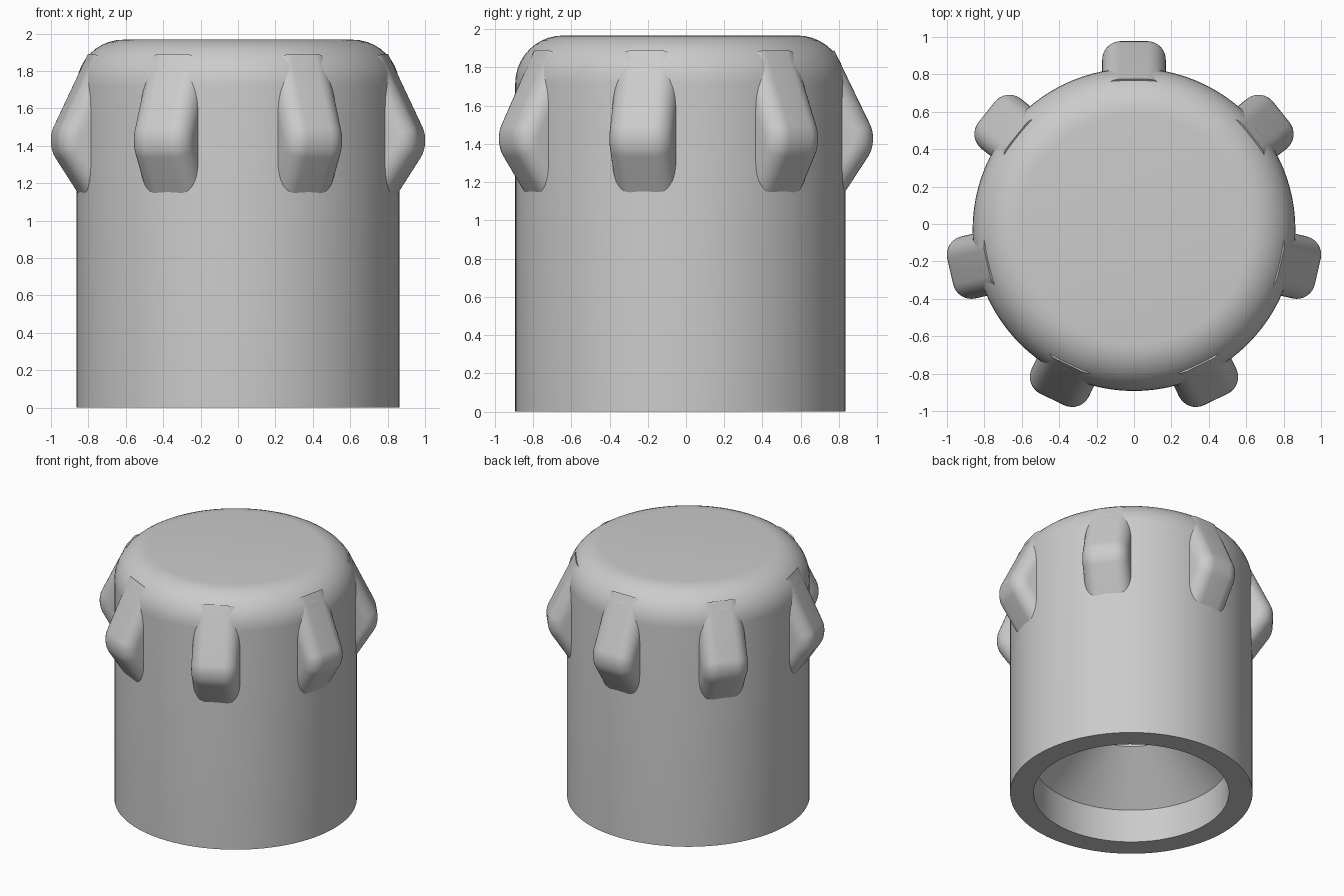
import bpy, bmesh, math
from mathutils import Matrix

cube = bpy.data.objects.get("Cube")
if cube:
    bpy.data.objects.remove(cube, do_unlink=True)

AXIS_Y = -0.03
LUGS = 7

grey = bpy.data.materials.new("plain grey")
grey.use_nodes = True
grey.diffuse_color = (0.6, 0.6, 0.6, 1)
grey.node_tree.nodes["Principled BSDF"].inputs["Base Color"].default_value = (0.6, 0.6, 0.6, 1)


def finish(name, bm, angle):
    bmesh.ops.recalc_face_normals(bm, faces=bm.faces)
    mesh = bpy.data.meshes.new(name)
    bm.to_mesh(mesh)
    bm.free()
    mesh.materials.append(grey)
    obj = bpy.data.objects.new(name, mesh)
    bpy.context.collection.objects.link(obj)
    bpy.ops.object.select_all(action='DESELECT')
    obj.select_set(True)
    bpy.context.view_layer.objects.active = obj
    bpy.ops.object.shade_smooth_by_angle(angle=math.radians(angle))
    return obj


# Hollow cap body: socket, countersink, bottom rim, wall, rounded shoulder, top
R, TOP, FILLET = 0.863, 1.967, 0.25
profile = [(0, 1.6), (0.36, 1.6), (0.36, 0.59), (0.695, 0.26), (0.695, 0), (R, 0)]
for i in range(11):
    a = math.pi / 2 * i / 10
    profile.append((R - FILLET + FILLET * math.cos(a), TOP - FILLET + FILLET * math.sin(a)))
profile.append((0, TOP))

bm = bmesh.new()
verts = [bm.verts.new((r, 0, z)) for r, z in profile]
edges = [bm.edges.new(pair) for pair in zip(verts, verts[1:])]
bmesh.ops.spin(bm, geom=verts + edges, cent=(0, 0, 0), axis=(0, 0, 1),
               angle=2 * math.pi, steps=96, use_duplicate=False)
bmesh.ops.remove_doubles(bm, verts=bm.verts, dist=0.0001)
finish("cap_body", bm, 30).location.y = AXIS_Y

# Grip lugs: side profile extruded across, ridge and long edges rounded
HALF = 0.17
lug_profile = [(0.75, 0.98), (1.035, 1.414), (0.805, 1.89), (0.7, 1.8)]
for k in range(LUGS):
    bm = bmesh.new()
    face = bm.faces.new([bm.verts.new((r, -HALF, z)) for r, z in lug_profile])
    ext = bmesh.ops.extrude_face_region(bm, geom=[face])
    bmesh.ops.translate(bm, vec=(0, 2 * HALF, 0),
                        verts=[g for g in ext["geom"] if isinstance(g, bmesh.types.BMVert)])
    bmesh.ops.recalc_face_normals(bm, faces=bm.faces)
    ridge = [e for e in bm.edges if all(v.co.x > 1 for v in e.verts)]
    bmesh.ops.bevel(bm, geom=ridge, offset=0.095, segments=8, profile=0.5, affect='EDGES')
    bm.normal_update()
    # Long edges between a side wall and an outward facing strip
    long_edges = [e for e in bm.edges
                  if any(abs(f.normal.y) > 0.9 for f in e.link_faces)
                  and any(f.normal.x > 0.5 for f in e.link_faces)]
    bmesh.ops.bevel(bm, geom=long_edges, offset=0.1, segments=8, profile=0.5, affect='EDGES')
    angle = math.pi / 2 + 2 * math.pi * k / LUGS
    bmesh.ops.rotate(bm, verts=bm.verts, cent=(0, 0, 0), matrix=Matrix.Rotation(angle, 3, 'Z'))
    finish(f"grip_lug_{k + 1}", bm, 35).location.y = AXIS_Y
